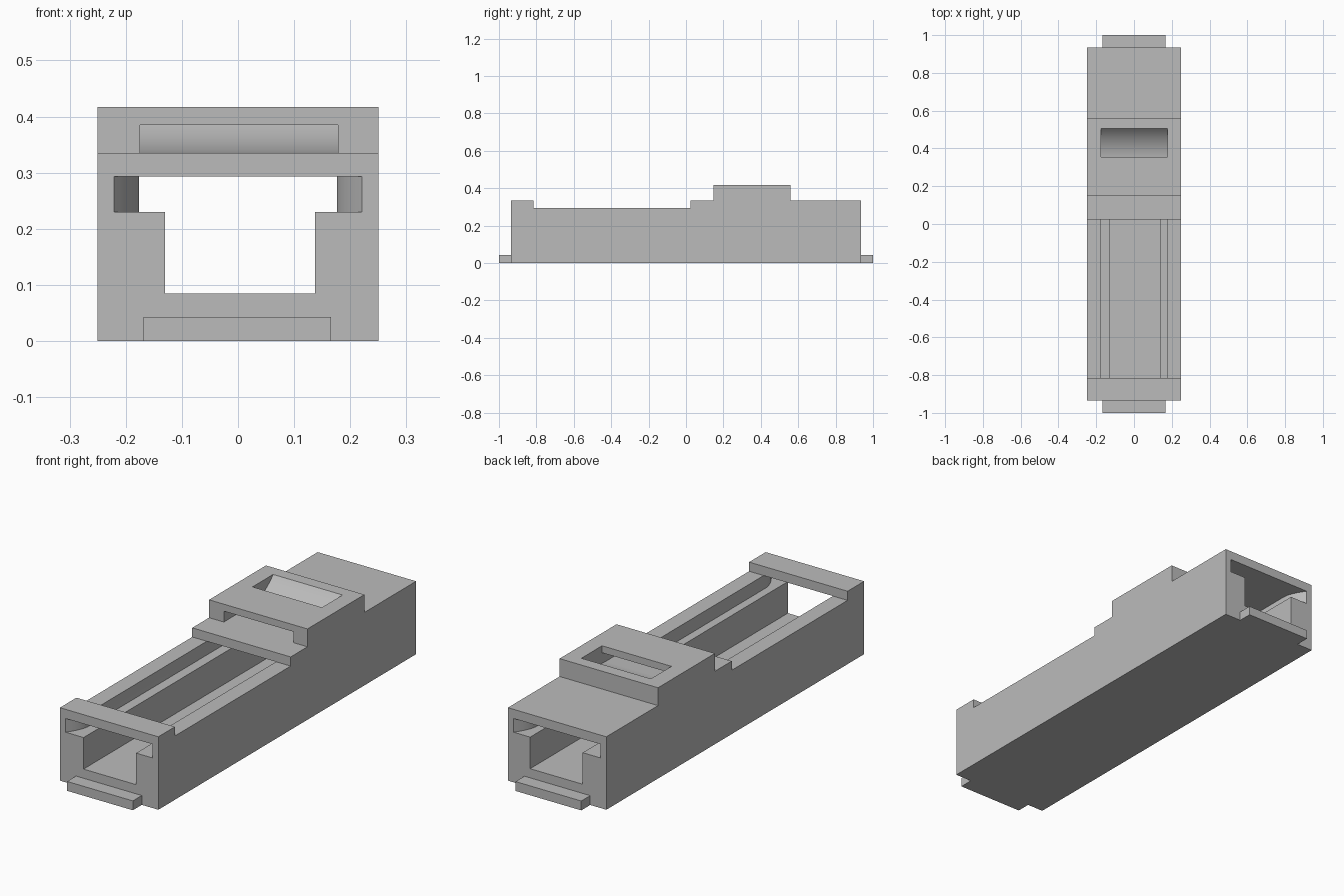
import bpy
import bmesh
import math
from mathutils import Vector

cube = bpy.data.objects.get("Cube")
if cube:
    bpy.data.objects.remove(cube, do_unlink=True)

grey = bpy.data.materials.new("plain grey")
grey.use_nodes = True
colour = (0.5, 0.5, 0.5, 1)
grey.diffuse_color = colour
grey.node_tree.nodes["Principled BSDF"].inputs["Base Color"].default_value = colour


def prism(name, outline, axis, low, high):
    """Extrude a flat outline along x (outline in y, z) or z (outline in x, y)."""
    def place(a, b):
        return (low, a, b) if axis == "x" else (a, b, low)

    bm = bmesh.new()
    face = bm.faces.new([bm.verts.new(place(a, b)) for a, b in outline])
    grown = bmesh.ops.extrude_face_region(bm, geom=[face])["geom"]
    shift = Vector((high - low, 0, 0) if axis == "x" else (0, 0, high - low))
    moved = [v for v in grown if isinstance(v, bmesh.types.BMVert)]
    bmesh.ops.translate(bm, verts=moved, vec=shift)
    bmesh.ops.recalc_face_normals(bm, faces=bm.faces)
    mesh = bpy.data.meshes.new(name)
    bm.to_mesh(mesh)
    bm.free()
    mesh.materials.append(grey)
    obj = bpy.data.objects.new(name, mesh)
    bpy.context.collection.objects.link(obj)
    return obj


def box(name, x, y, z):
    return prism(name, [(x[0], y[0]), (x[1], y[0]), (x[1], y[1]), (x[0], y[1])], "z", *z)


def cut(target, cutter):
    mod = target.modifiers.new("cut", "BOOLEAN")
    mod.operation = "DIFFERENCE"
    mod.solver = "EXACT"
    mod.object = cutter
    bpy.context.view_layer.objects.active = target
    bpy.ops.object.modifier_apply(modifier=mod.name)
    bpy.data.objects.remove(cutter, do_unlink=True)


# Housing: stepped side profile with front bar, rear deck and hump
END, RAIL, DECK, HUMP = 0.935, 0.293, 0.335, 0.417
housing = prism("housing", [
    (-END, 0), (END, 0), (END, DECK), (0.56, DECK), (0.56, HUMP), (0.147, HUMP),
    (0.147, DECK), (0.025, DECK), (0.025, RAIL), (-0.815, RAIL),
    (-0.815, DECK), (-END, DECK)], "x", -0.25, 0.25)

# Main channel through the whole length
cut(housing, box("channel_cutter", (-0.13, 0.137), (-1.1, 1.1), (0.085, RAIL)))

# Upper slot with curved flares at both ends
steps = 6
flare = [(0.176 + 0.045 * (i / steps) ** 1.6, END - 0.1 + 0.1 * i / steps)
         for i in range(steps + 1)]
flare.append((0.221, 1.1))
half = [(x, -y) for x, y in reversed(flare)] + flare
slot = half + [(-x, y) for x, y in reversed(half)]
cut(housing, prism("slot_cutter", slot, "z", 0.23, RAIL))

# Open top between the rails
cut(housing, box("opening_cutter", (-0.176, 0.176), (-0.815, 0.025), (0.26, 0.32)))

# Passage through the hump, curving up to a window in its top
radius, start, rise = 0.227, 0.33, HUMP - DECK
sweep = math.acos(1 - rise / radius)
ramp = [(start + radius * math.sin(sweep * i / 10),
         DECK + radius * (1 - math.cos(sweep * i / 10))) for i in range(11)]
passage = [(0.1, DECK)] + ramp + [
    (ramp[-1][0], 0.5), (0.355, 0.5), (0.355, 0.385), (0.1, 0.385)]
cut(housing, prism("passage_cutter", passage, "x", -0.175, 0.178))

# Tabs at both ends
tabs = [box(name, (-0.168, 0.166), sorted((side * END, side)), (0, 0.043))
        for name, side in (("front_tab", -1), ("back_tab", 1))]

bpy.ops.object.select_all(action="DESELECT")
for part in [housing] + tabs:
    part.select_set(True)
bpy.context.view_layer.objects.active = housing
bpy.ops.object.shade_smooth_by_angle(angle=math.radians(30))
